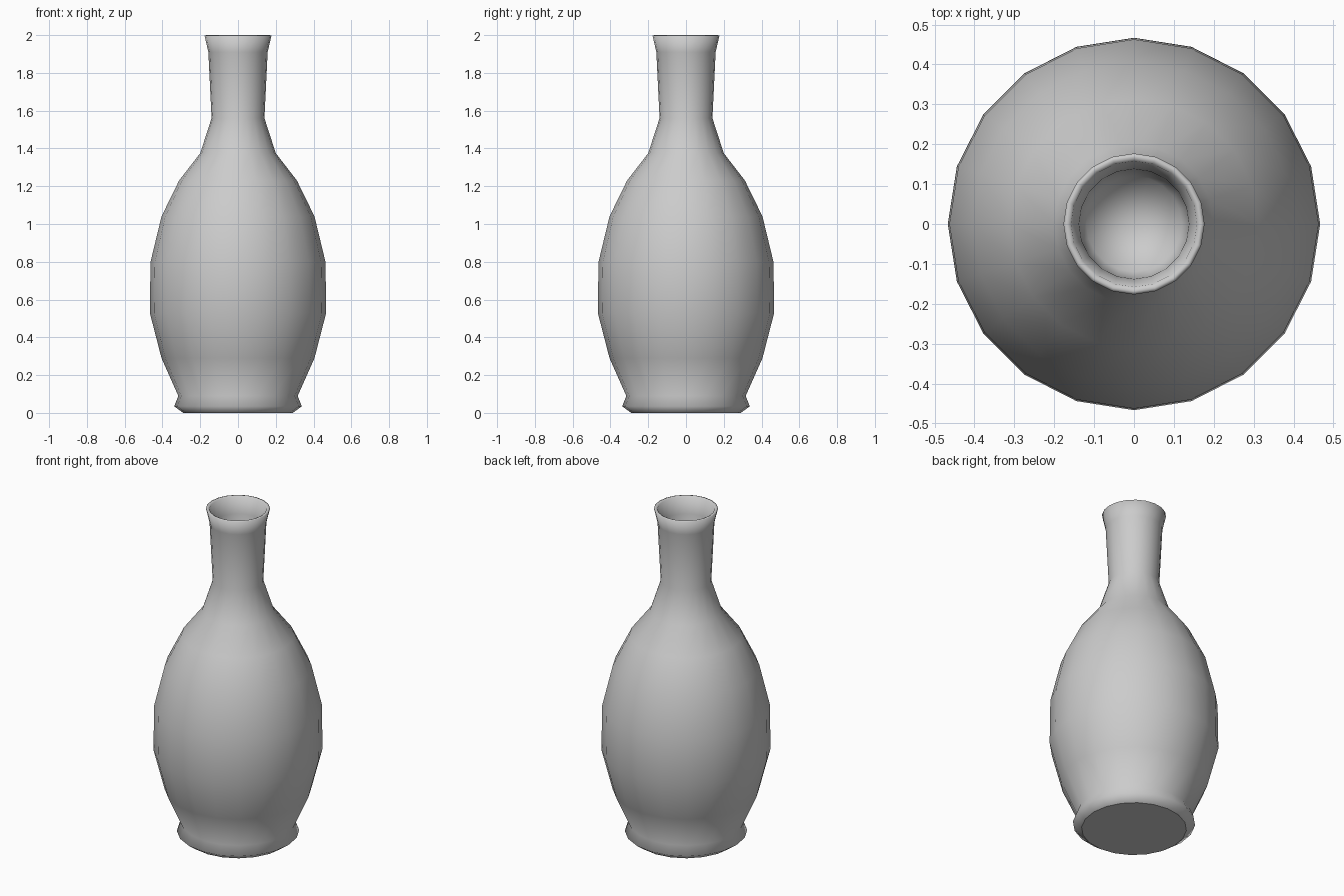
import bpy, bmesh
from math import cos, sin, tau

if "Cube" in bpy.data.objects:
    bpy.data.objects.remove(bpy.data.objects["Cube"])

SIDES = 20

# Half profile (radius, z): outer wall from foot to lip, then down inside the neck
outer = [(0.29, 0.0), (0.338, 0.035), (0.316, 0.09), (0.405, 0.29),
         (0.467, 0.53), (0.463, 0.80), (0.405, 1.04), (0.312, 1.23),
         (0.20, 1.375), (0.14, 1.56), (0.157, 1.91), (0.177, 1.997)]
inner = [(0.168, 2.0), (0.158, 1.995), (0.138, 1.90), (0.12, 1.56)]


def lathe(name, profile, end_z):
    bm = bmesh.new()
    rings = [[bm.verts.new((r * cos(tau * i / SIDES), r * sin(tau * i / SIDES), z))
              for i in range(SIDES)] for r, z in profile]
    for a, b in zip(rings, rings[1:]):
        for i in range(SIDES):
            j = (i + 1) % SIDES
            bm.faces.new((a[i], a[j], b[j], b[i]))
    # Flat base with a crisp edge
    base = bm.faces.new(rings[0][::-1])
    # Closed end of the cavity
    tip = bm.verts.new((0, 0, end_z))
    for i in range(SIDES):
        bm.faces.new((rings[-1][i], rings[-1][(i + 1) % SIDES], tip))
    for f in bm.faces:
        f.smooth = True
    for e in base.edges:
        e.smooth = False
    mesh = bpy.data.meshes.new(name)
    bm.to_mesh(mesh)
    bm.free()
    obj = bpy.data.objects.new(name, mesh)
    bpy.context.collection.objects.link(obj)
    return obj


# Vase body, neck and lip
lathe("vase", outer + inner, 1.52)
